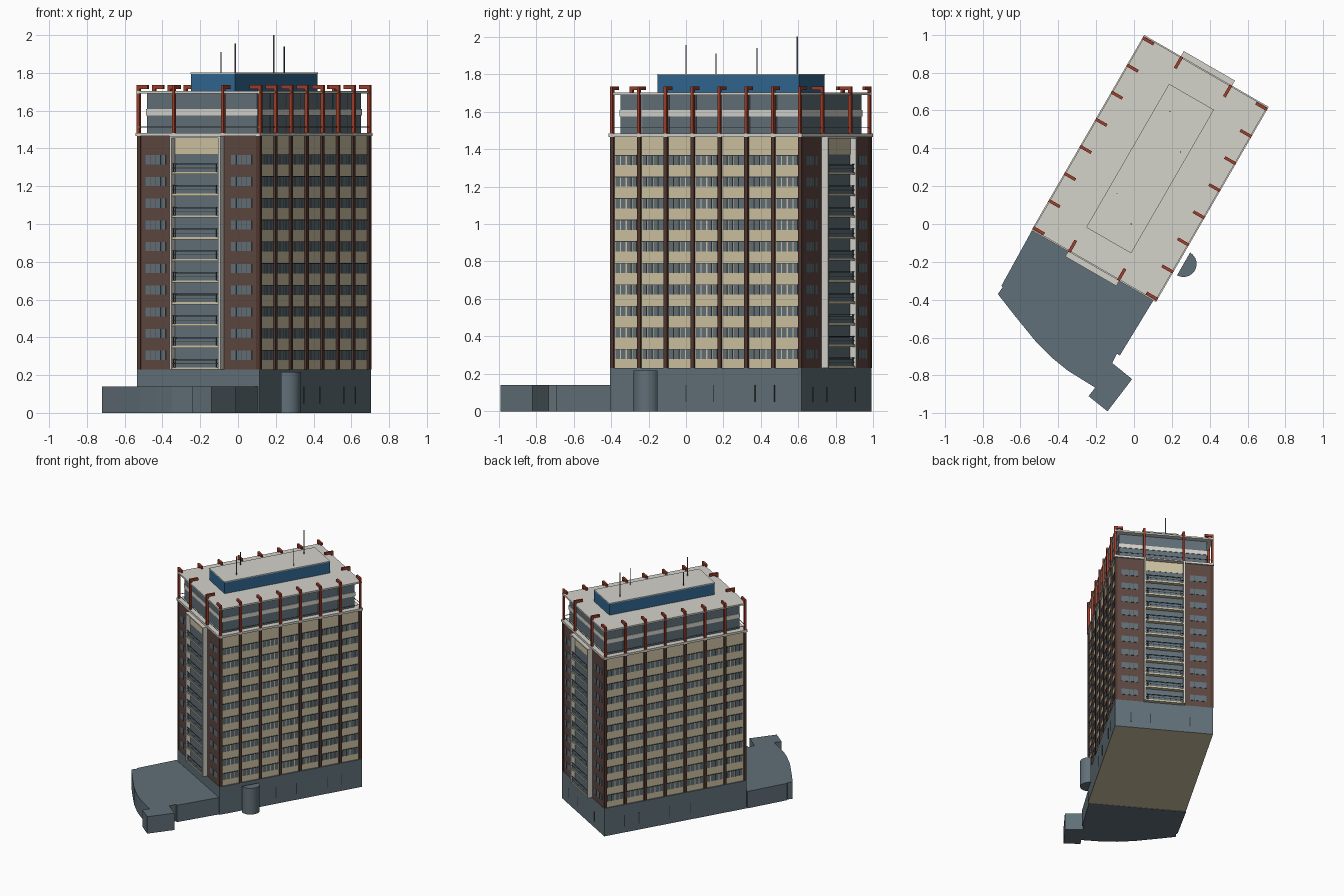
import bpy, bmesh, math
from mathutils import Matrix, Vector

if "Cube" in bpy.data.objects:
    bpy.data.objects.remove(bpy.data.objects["Cube"])

# Tower frame: u = short axis, v = long axis, turned 30 degrees in plan
PLACE = Matrix.Translation((0.085, 0.293, 0)) @ Matrix.Rotation(math.radians(-30), 4, 'Z')
U, V = 0.374, 0.590          # outer half sizes
FLOORS = [0.305 + 0.115 * i for i in range(10)]   # window centre heights


def material(name, r, g, b):
    m = bpy.data.materials.new(name)
    lin = [((c / 255 + 0.055) / 1.055) ** 2.4 for c in (r, g, b)]
    m.diffuse_color = (*lin, 1)
    m.use_nodes = True
    m.node_tree.nodes["Principled BSDF"].inputs["Base Color"].default_value = m.diffuse_color
    return m


cream = material("cream_panel", 206, 194, 162)
white = material("pale_concrete", 212, 210, 202)
slate = material("slate_glass", 97, 112, 120)
brick = material("brown_brick", 94, 71, 65)
pier = material("dark_brown", 82, 56, 48)
red = material("rust_red", 160, 62, 42)
blue = material("blue_cladding", 48, 102, 145)
dark = material("dark_metal", 58, 62, 66)
grey = material("grey_metal", 130, 134, 138)


def finish(name, bm, mats, world=False):
    me = bpy.data.meshes.new(name)
    bmesh.ops.recalc_face_normals(bm, faces=bm.faces)
    if not world:
        bm.transform(PLACE)
    bm.to_mesh(me)
    bm.free()
    for m in mats:
        me.materials.append(m)
    ob = bpy.data.objects.new(name, me)
    bpy.context.collection.objects.link(ob)
    return ob


def boxes(name, parts, mat, rule=None, extra=()):
    """Boxes given as (u0, u1, v0, v1, z0, z1); rule maps a face normal to a material slot."""
    bm = bmesh.new()
    for u0, u1, v0, v1, z0, z1 in parts:
        size = Matrix.Diagonal((abs(u1 - u0), abs(v1 - v0), z1 - z0, 1))
        mid = Vector(((u0 + u1) / 2, (v0 + v1) / 2, (z0 + z1) / 2))
        bmesh.ops.create_cube(bm, size=1, matrix=Matrix.Translation(mid) @ size)
    if rule:
        bm.normal_update()
        for f in bm.faces:
            f.material_index = rule(f.normal)
    return finish(name, bm, [mat, *extra])


def prism(name, outline, z0, z1, mat):
    bm = bmesh.new()
    face = bm.faces.new([bm.verts.new((x, y, z0)) for x, y in outline])
    top = bmesh.ops.extrude_face_region(bm, geom=[face])
    bmesh.ops.translate(bm, vec=(0, 0, z1 - z0),
                        verts=[g for g in top['geom'] if isinstance(g, bmesh.types.BMVert)])
    return finish(name, bm, [mat], world=True)


def ring(half_u, half_v, t, z0, z1):
    """Four bars around the tower."""
    return [p for s in (-1, 1) for p in (
        (s * half_u, s * (half_u - t), -half_v, half_v, z0, z1),
        (-half_u + t, half_u - t, s * half_v, s * (half_v - t), z0, z1))]


# Ground storey, tan underneath
boxes("base", [(-U, U, -V, V, 0, 0.23)], slate, lambda n: 1 if n.z < -0.5 else 0, [cream])

# Low annex with a faceted curved front
prism("annex", [(0.105, -0.40), (-0.54, -0.035), (-0.70, -0.325), (-0.695, -0.335), (-0.72, -0.37),
                (-0.63, -0.485), (-0.52, -0.62), (-0.43, -0.71), (-0.35, -0.775),
                (-0.205, -0.865), (-0.24, -0.91), (-0.14, -0.99), (-0.01, -0.82),
                (-0.115, -0.735), (-0.09, -0.685), (-0.075, -0.695)], 0, 0.14, slate)

# Half-round entrance drum
arc = [math.radians(-120 + 180 * i / 16) for i in range(17)]
drum = prism("entrance_drum", [(0.262 + 0.069 * math.cos(a), -0.211 + 0.069 * math.sin(a))
                               for a in arc], 0, 0.217, slate)
bpy.context.view_layer.objects.active = drum
drum.select_set(True)
bpy.ops.object.shade_smooth_by_angle(angle=math.radians(30))

# Thin slots in the base walls
boxes("base_slots", [(s * U, s * (U + 0.003), v, v + 0.006, 0.05, 0.14)
                     for s in (-1, 1) for v in (-0.125, 0.045, 0.30, 0.42)]
      + [(u, u + 0.006, V, V + 0.003, 0.05, 0.13) for u in (-0.2, 0.1, 0.25)], dark)

# Tower body: cream long sides, brick ends
BU, BV = 0.364, 0.586
boxes("tower_body", [(-BU, BU, -BV, BV, 0.23, 1.468)], cream,
      lambda n: 1 if abs(n.y) > 0.5 else 0, [brick])

# Eight piers on each long side
PIERS = [-0.579 + 1.158 * i / 7 for i in range(8)]
boxes("wall_piers", [(s * (BU - 0.01), s * (U + 0.002), v - 0.011, v + 0.011, 0.23, 1.468)
                     for s in (-1, 1) for v in PIERS], pier)

# Long side windows: four panes in each bay, with a dark head strip
bay = PIERS[1] - PIERS[0]
panes, heads, sills = [], [], []
for s in (-1, 1):
    for v in PIERS[:-1]:
        for z in FLOORS:
            for k in range(4):
                a = v + 0.018 + k * 0.0335 + (0.003 if k > 1 else 0)
                panes.append((s * BU, s * (BU + 0.003), a, a + 0.027, z - 0.026, z + 0.026))
            heads.append((s * BU, s * (BU + 0.005), v + 0.016, v + bay - 0.016,
                          z + 0.024, z + 0.028))
boxes("side_windows", panes, slate)
boxes("window_heads", heads, dark)

# End wall windows with mullions
ends, mullions = [], []
for s in (-1, 1):
    for t in (-1, 1):
        for z in FLOORS:
            ends.append((t * 0.200, t * 0.325, s * BV, s * (BV + 0.003), z - 0.024, z + 0.024))
            for u in (0.231, 0.2625, 0.294):
                mullions.append((t * u - 0.001, t * u + 0.001, s * BV, s * (BV + 0.005),
                                 z - 0.024, z + 0.024))
boxes("end_windows", ends, slate)
boxes("end_mullions", mullions, brick)

# Balcony bays on both ends
glass, tops, slabs, fins, parapets, rails = [], [], [], [], [], []
for s in (-1, 1):
    glass.append((-0.145, 0.145, s * BV, s * (BV + 0.004), 0.23, 1.37))
    tops.append((-0.145, 0.145, s * BV, s * (BV + 0.006), 1.37, 1.456))
    for t in (-1, 1):
        fins.append((t * 0.143, t * 0.156, s * BV, s * 0.627, 0.23, 1.458))
    fins.append((-0.156, 0.156, s * BV, s * 0.627, 1.456, 1.466))
    for z in FLOORS:
        slabs.append((-0.144, 0.144, s * BV, s * 0.620, z - 0.076, z - 0.064))
        parapets.append((-0.122, 0.125, s * 0.613, s * 0.617, z - 0.064, z - 0.025))
        for h in (-0.045, -0.022):
            rails.append((-0.144, 0.144, s * 0.614, s * 0.618, z + h, z + h + 0.003))
        for u in (-0.138, -0.124, 0.126):
            rails.append((u, u + 0.003, s * 0.614, s * 0.618, z - 0.064, z - 0.02))
boxes("balcony_glass", glass, slate)
boxes("balcony_top_panel", tops, cream)
boxes("balcony_slabs", slabs, cream)
boxes("balcony_fins", fins, white)
boxes("balcony_parapets", parapets, slate)
boxes("balcony_rails", rails, dark)

# Terrace slab and its thin rail
boxes("terrace_slab", [(-U - 0.006, U + 0.006, -V - 0.006, V + 0.006, 1.465, 1.483)], white)
boxes("terrace_rail", ring(U - 0.002, V - 0.002, 0.003, 1.512, 1.516), grey)

# Set-back upper storeys with a pale band and mullions
PU, PV = 0.336, 0.549
boxes("upper_storeys", [(-PU, PU, -PV, PV, 1.48, 1.692)], slate)
boxes("upper_band", ring(PU + 0.004, PV + 0.004, 0.01, 1.575, 1.608), white)
boxes("upper_mullions", [(s * PU, s * (PU + 0.003), v - 0.002, v + 0.002, 1.483, 1.69)
                         for s in (-1, 1) for v in PIERS[1:-1]], grey)

# Roof slab
boxes("roof_slab", [(-U, U, -V, V, 1.69, 1.703)], white)

# Red frames: posts that bend inward over the roof
frames = []
for s in (-1, 1):
    for v in PIERS:
        frames.append((s * (U - 0.012), s * (U + 0.006), v - 0.008, v + 0.008, 1.483, 1.735))
        frames.append((s * (U - 0.062), s * (U - 0.012), v - 0.008, v + 0.008, 1.716, 1.735))
    for u in (-0.15, 0.15):
        frames.append((u - 0.008, u + 0.008, s * (V - 0.012), s * (V + 0.006), 1.483, 1.735))
        frames.append((u - 0.008, u + 0.008, s * (V - 0.065), s * (V - 0.012), 1.716, 1.735))
boxes("red_frames", frames, red)

# Blue plant room with a pale cap
boxes("plant_room", [(-0.135, 0.135, -0.436, 0.436, 1.70, 1.795)], blue)
boxes("plant_room_cap", [(-0.137, 0.137, -0.438, 0.438, 1.795, 1.802)], white)

# Roof masts
for x, y, top, r, mat in ((-0.09, 0.16, 1.91, 0.003, dark), (-0.015, 0.0, 1.955, 0.004, grey),
                          (0.19, 0.595, 2.0, 0.004, grey), (0.245, 0.38, 1.94, 0.003, dark)):
    bm = bmesh.new()
    bmesh.ops.create_cone(bm, cap_ends=True, segments=8, radius1=r, radius2=r, depth=top - 1.80,
                          matrix=Matrix.Translation((x, y, (top + 1.80) / 2)))
    finish("roof_mast", bm, [mat], world=True)
